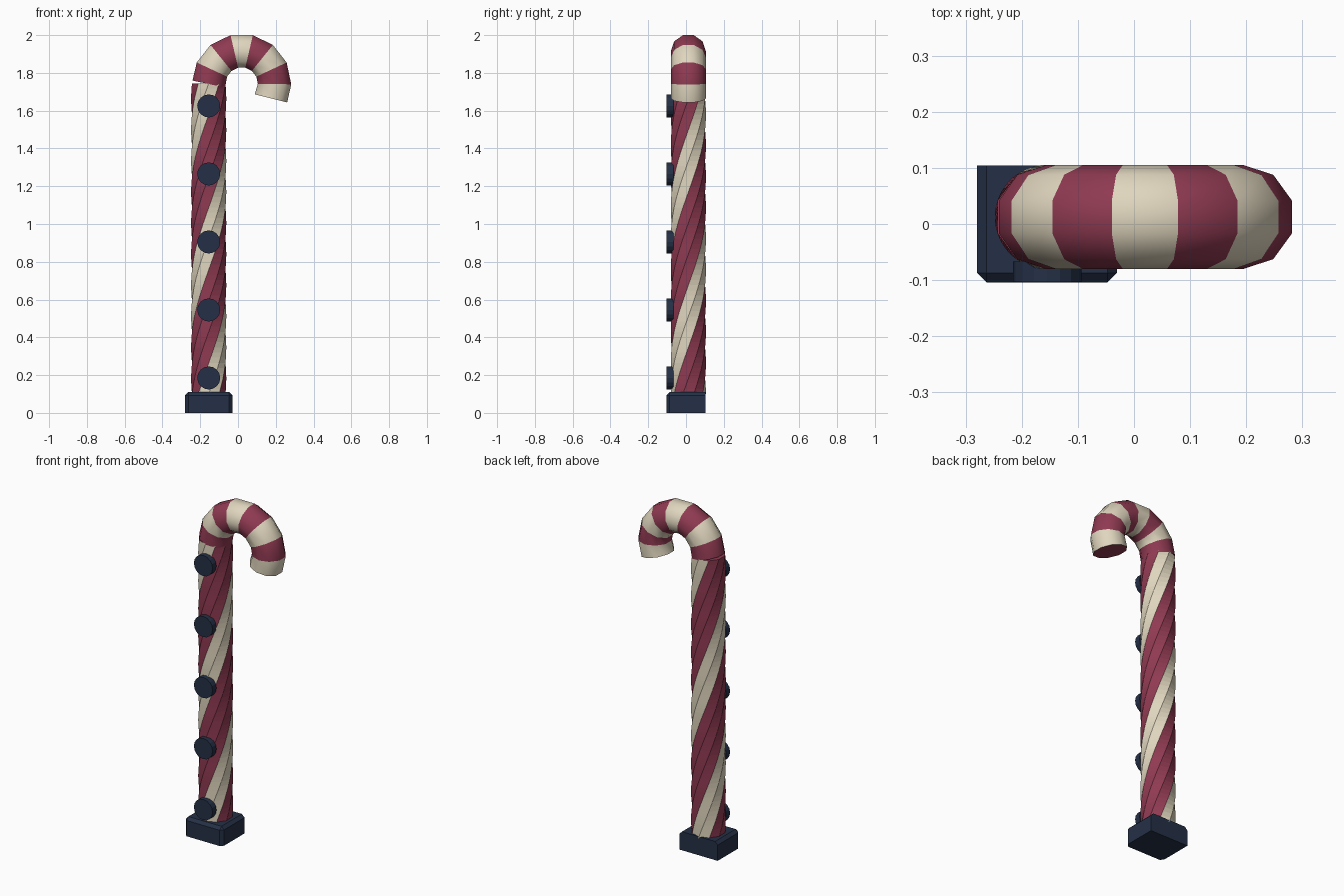
import bpy, bmesh, math
from mathutils import Vector

if "Cube" in bpy.data.objects:
    bpy.data.objects.remove(bpy.data.objects["Cube"])

CX, CY = -0.155, 0.0125      # shaft axis
R, SIDES = 0.093, 10         # tube radius and side count
Z0, Z1 = 0.10, 1.745         # shaft ends


def material(name, rgb):
    m = bpy.data.materials.new(name)
    m.diffuse_color = (*rgb, 1)
    m.use_nodes = True
    m.node_tree.nodes["Principled BSDF"].inputs["Base Color"].default_value = m.diffuse_color
    return m


red = material("berry red", (0.275, 0.042, 0.084))
cream = material("cream", (0.745, 0.672, 0.515))
navy = material("dark navy", (0.018, 0.030, 0.062))


def finish(name, bm, mats):
    bmesh.ops.recalc_face_normals(bm, faces=bm.faces)
    me = bpy.data.meshes.new(name)
    bm.to_mesh(me)
    bm.free()
    for m in mats:
        me.materials.append(m)
    ob = bpy.data.objects.new(name, me)
    bpy.context.collection.objects.link(ob)
    return ob


def tube(name, rings, is_cream):
    """Skin a list of rings; is_cream(level, side) picks the stripe colour."""
    bm = bmesh.new()
    loops = [[bm.verts.new(p) for p in ring] for ring in rings]
    for j in range(len(loops) - 1):
        for i in range(SIDES):
            k = (i + 1) % SIDES
            f = bm.faces.new((loops[j][i], loops[j][k], loops[j + 1][k], loops[j + 1][i]))
            f.material_index = int(is_cream(j, i))
    bm.faces.new(loops[0])
    bm.faces.new(loops[-1])
    return finish(name, bm, (red, cream))


# Twisted shaft: one full turn, two cream stripes two sides wide
LEVELS = 60
shaft = []
for j in range(LEVELS + 1):
    t = j / LEVELS
    angles = [2 * math.pi * (i / SIDES + t) for i in range(SIDES)]
    shaft.append([(CX + R * math.sin(a), CY - R * math.cos(a), Z0 + t * (Z1 - Z0))
                  for a in angles])
tube("shaft", shaft, lambda j, i: i % 5 in (0, 4))

# Hook: arc of eight straight segments in alternating colours
HX, HZ, HR, STEP = 0.0195, 1.744, 0.174, 26
hook = []
for j in range(9):
    deg = -91 + STEP * j
    pos = math.radians(deg)
    # end rings stand square to their own segment
    tilt = math.radians(deg + (STEP / 2 if j == 0 else -STEP / 2 if j == 8 else 0))
    centre = Vector((HX + HR * math.sin(pos), CY, HZ + HR * math.cos(pos)))
    out = Vector((math.sin(tilt), 0, math.cos(tilt)))
    ring = []
    for i in range(SIDES):
        a = 2 * math.pi * i / SIDES
        ring.append(centre + out * (R * math.sin(a)) + Vector((0, -R * math.cos(a), 0)))
    hook.append(ring)
hook_ob = tube("hook", hook, lambda j, i: j % 2 == 1)
bpy.context.view_layer.objects.active = hook_ob
hook_ob.select_set(True)
bpy.ops.object.shade_smooth_by_angle(angle=math.radians(40))
hook_ob.select_set(False)

# Base block: chamfered on top and at the front corners, flat at the back
bm = bmesh.new()
bmesh.ops.create_cube(bm, size=1)
for v in bm.verts:
    v.co = (CX + v.co.x * 0.25, v.co.y * 0.208, 0.055 + v.co.z * 0.11)
edges = []
for e in bm.edges:
    m = (e.verts[0].co + e.verts[1].co) / 2
    if (m.z > 0.1 and m.y < 0.05) or (0.05 < m.z < 0.06 and m.y < 0):
        edges.append(e)
bmesh.ops.bevel(bm, geom=edges, offset=0.017, segments=1, affect='EDGES')
finish("base", bm, (navy,))

# Row of round buttons down the front
for n in range(5):
    bm = bmesh.new()
    bmesh.ops.create_cone(bm, cap_ends=True, segments=16, radius1=0.061,
                          radius2=0.061, depth=0.036)
    for v in bm.verts:
        x, y, z = v.co
        v.co = (CX + x, -0.085 + z, 0.185 + 0.36 * n + y)
    finish(f"button_{n + 1}", bm, (navy,))
